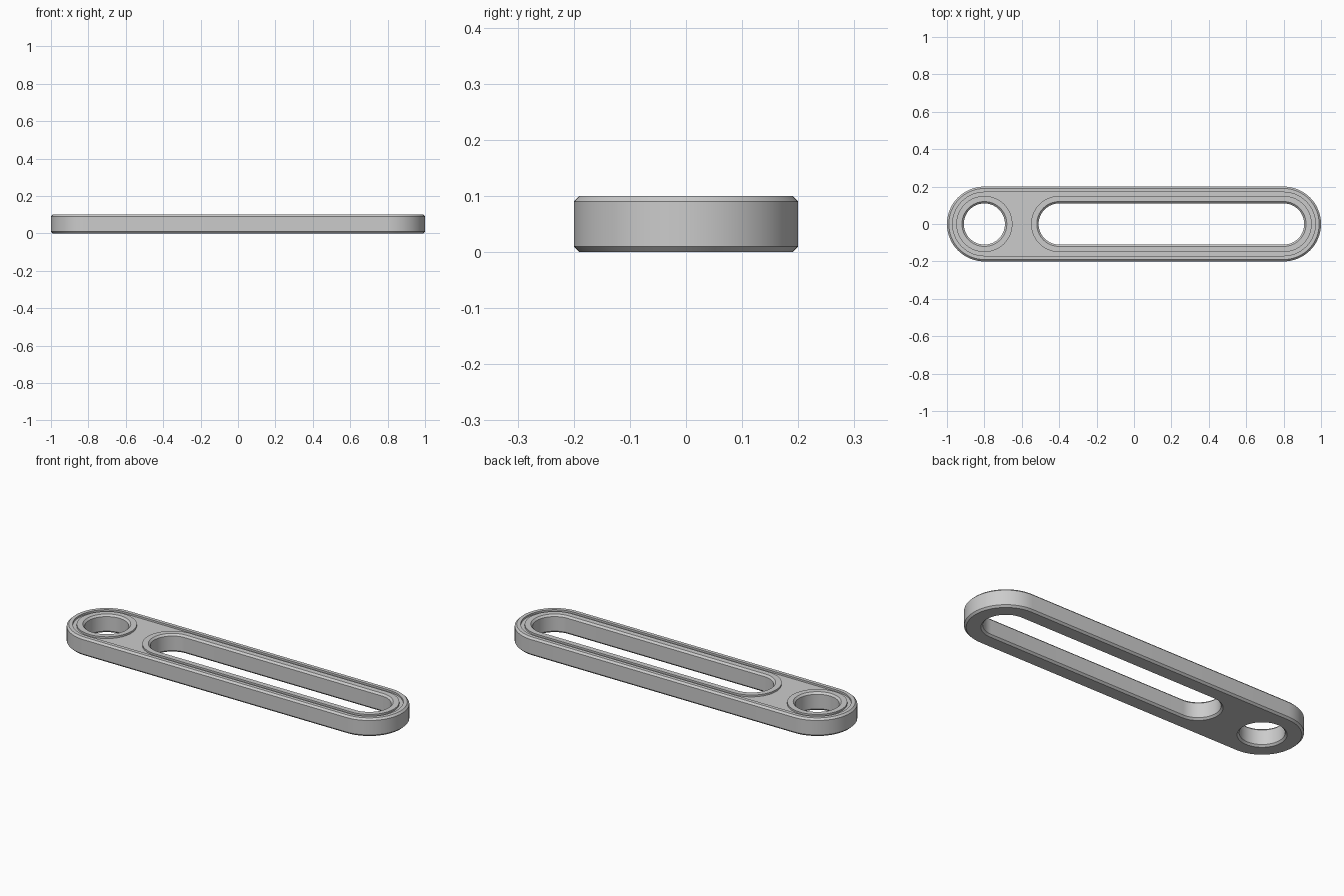
import bpy
import bmesh
from math import pi, cos, sin

default_cube = bpy.data.objects.get("Cube")
if default_cube:
    bpy.data.objects.remove(default_cube, do_unlink=True)

HEIGHT, CHAMFER, POCKET = 0.1, 0.01, 0.01
OUTER, HOLE = 0.2, 0.11
OUTER_RIM, HOLE_RIM = 0.17, 0.15
HALF_STEPS = 32


def outline(bm, x0, x1, radius, z):
    """Ring of vertices round a slot shape, or a circle when x0 equals x1."""
    count = HALF_STEPS if x0 == x1 else HALF_STEPS + 1
    ring = []
    for centre, start in ((x1, -pi / 2), (x0, pi / 2)):
        for i in range(count):
            a = start + pi * i / HALF_STEPS
            ring.append(bm.verts.new((centre + radius * cos(a), radius * sin(a), z)))
    return ring


def loft(bm, x0, x1, profile):
    """Skin the profile round the outline; return its first and last edge loops."""
    rings = [outline(bm, x0, x1, r, z) for r, z in profile]
    n = len(rings[0])
    for low, high in zip(rings, rings[1:]):
        for i in range(n):
            j = (i + 1) % n
            bm.faces.new((low[i], low[j], high[j], high[i]))
    return [[bm.edges.get((ring[i], ring[(i + 1) % n])) for i in range(n)]
            for ring in (rings[0], rings[-1])]


def wall(radius, bevel, rim):
    """Chamfered wall, flat top rim and the step down into the shallow pocket."""
    return [(radius - bevel, 0), (radius, CHAMFER),
            (radius, HEIGHT - CHAMFER), (radius - bevel, HEIGHT),
            (rim, HEIGHT), (rim, HEIGHT - POCKET)]


bm = bmesh.new()
# Outer wall, round hole and long slot
loops = [
    loft(bm, -0.8, 0.8, wall(OUTER, CHAMFER, OUTER_RIM)),
    loft(bm, -0.8, -0.8, wall(HOLE, -CHAMFER, HOLE_RIM)),
    loft(bm, -0.4, 0.8, wall(HOLE, -CHAMFER, HOLE_RIM)),
]
# Underside and pocket floor
for level in range(2):
    edges = [e for pair in loops for e in pair[level]]
    bmesh.ops.triangle_fill(bm, edges=edges, use_beauty=True)
bmesh.ops.recalc_face_normals(bm, faces=bm.faces[:])

mesh = bpy.data.meshes.new("slotted_link")
bm.to_mesh(mesh)
bm.free()
link = bpy.data.objects.new("slotted_link", mesh)
bpy.context.collection.objects.link(link)

# Plain grey finish
grey = bpy.data.materials.new("plain_grey")
grey.use_nodes = True
colour = (0.6, 0.6, 0.6, 1)
grey.diffuse_color = colour
grey.node_tree.nodes["Principled BSDF"].inputs["Base Color"].default_value = colour
mesh.materials.append(grey)

bpy.ops.object.select_all(action="DESELECT")
link.select_set(True)
bpy.context.view_layer.objects.active = link
bpy.ops.object.shade_smooth_by_angle(angle=pi / 6)
